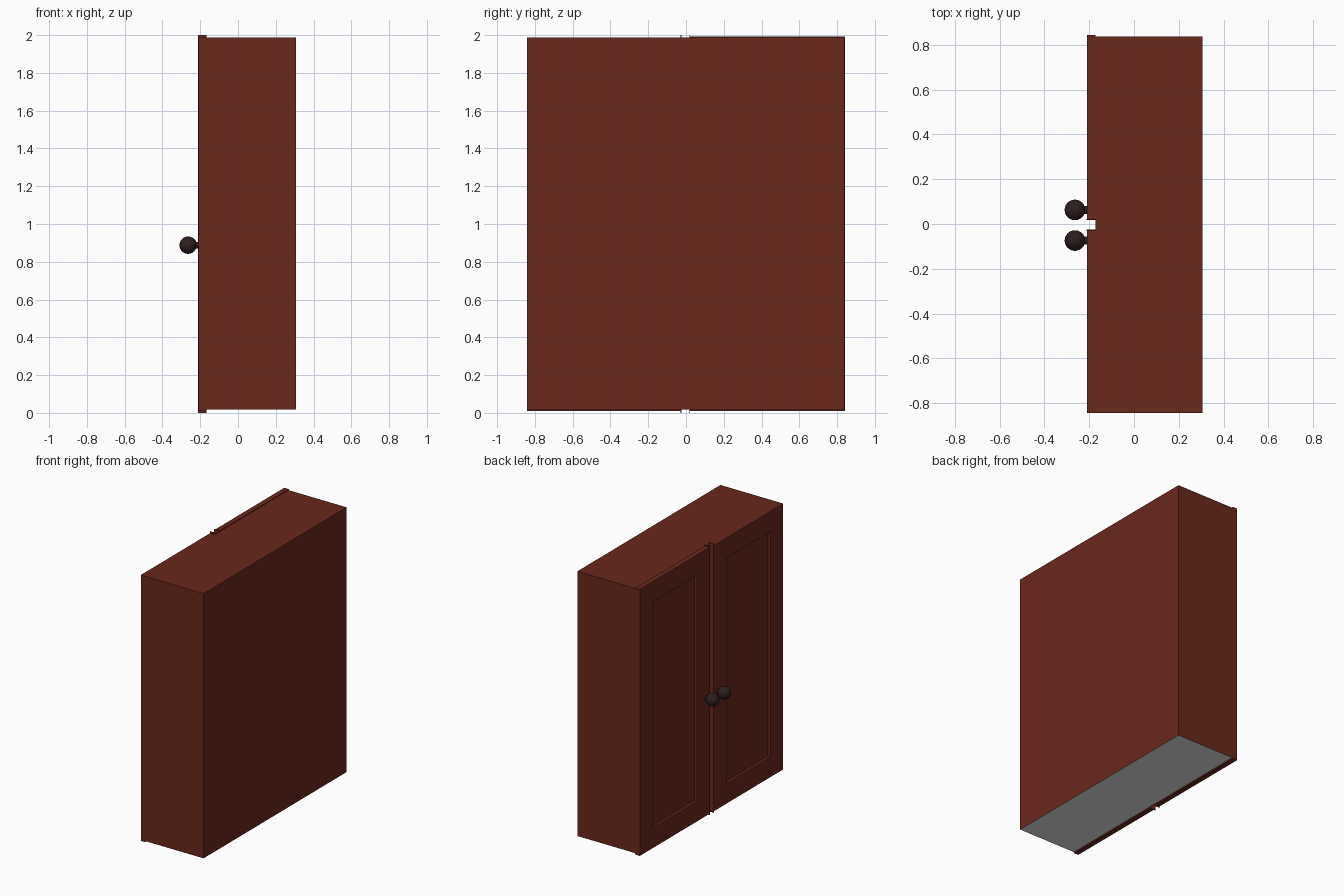
import bpy, bmesh, math
from mathutils import Matrix

if "Cube" in bpy.data.objects:
    bpy.data.objects.remove(bpy.data.objects["Cube"])


def material(name, rgb):
    m = bpy.data.materials.new(name)
    m.diffuse_color = (*rgb, 1)
    m.use_nodes = True
    m.node_tree.nodes["Principled BSDF"].inputs["Base Color"].default_value = m.diffuse_color
    return m


BROWN = material("red_brown_wood", (0.142, 0.021, 0.012))
GREY = material("grey_underside", (0.8, 0.8, 0.8))
DARK = material("dark_knob", (0.028, 0.013, 0.013))


def finish(bm, name, *mats):
    me = bpy.data.meshes.new(name)
    bm.to_mesh(me)
    bm.free()
    ob = bpy.data.objects.new(name, me)
    bpy.context.collection.objects.link(ob)
    for m in mats:
        me.materials.append(m)
    return ob


def box_bm(lo, hi):
    bm = bmesh.new()
    bmesh.ops.create_cube(bm, size=1)
    for v in bm.verts:
        for i in range(3):
            v.co[i] = hi[i] if v.co[i] > 0 else lo[i]
    bm.normal_update()
    return bm


# Cabinet body with a grey underside
bm = box_bm((-0.172, -0.843, 0.018), (0.307, 0.838, 1.987))
for f in bm.faces:
    f.material_index = 1 if f.normal.z < -0.5 else 0
finish(bm, "cabinet_body", BROWN, GREY)


def door(name, y0, y1, z0, z1):
    # Front frame ring with a panel sunk behind it
    bm = box_bm((-0.21, y0, z0), (-0.172, y1, z1))
    front = min(bm.faces, key=lambda f: f.calc_center_median().x)
    bmesh.ops.inset_region(bm, faces=[front], thickness=0.15, use_even_offset=True)
    walls = bmesh.ops.extrude_discrete_faces(bm, faces=[front])["faces"]
    inner = walls[0]
    # Rebuild the recess walls between the frame and the sunk panel
    top = list(inner.verts)
    rim = [min((v for v in bm.verts if v not in top),
               key=lambda w: (w.co - t.co).length) for t in top]
    if all((r.co - t.co).length < 1e-5 for r, t in zip(rim, top)):
        for i in range(4):
            j = (i + 1) % 4
            if not bm.edges.get((top[i], rim[i])) or \
               not any(set(f.verts) == {top[i], top[j], rim[j], rim[i]} for f in bm.faces):
                bm.faces.new((rim[i], rim[j], top[j], top[i]))
    for v in top:
        v.co.x += 0.02
    bmesh.ops.recalc_face_normals(bm, faces=bm.faces)
    finish(bm, name, BROWN)


door("left_door", 0.022, 0.843, 0.01, 1.992)
door("right_door", -0.843, -0.026, 0.01, 1.987)

# Knobs and thin meeting strips, one set per door
for label, y, knob_y in (("left", 0.0195, 0.063), ("right", -0.026, -0.074)):
    finish(box_bm((-0.211, y - 0.002, 0), (-0.168, y + 0.002, 2.0)),
           label + "_meeting_strip", BROWN)
    bm = bmesh.new()
    bmesh.ops.create_uvsphere(bm, u_segments=24, v_segments=16, radius=0.046,
                              matrix=Matrix.Translation((-0.264, knob_y, 0.888)))
    stem = Matrix.Translation((-0.215, knob_y, 0.888)) @ Matrix.Rotation(math.pi / 2, 4, 'Y')
    bmesh.ops.create_cone(bm, cap_ends=True, segments=20, radius1=0.018,
                          radius2=0.018, depth=0.03, matrix=stem)
    knob = finish(bm, label + "_knob", DARK)
    bpy.ops.object.select_all(action='DESELECT')
    knob.select_set(True)
    bpy.context.view_layer.objects.active = knob
    bpy.ops.object.shade_smooth_by_angle()
